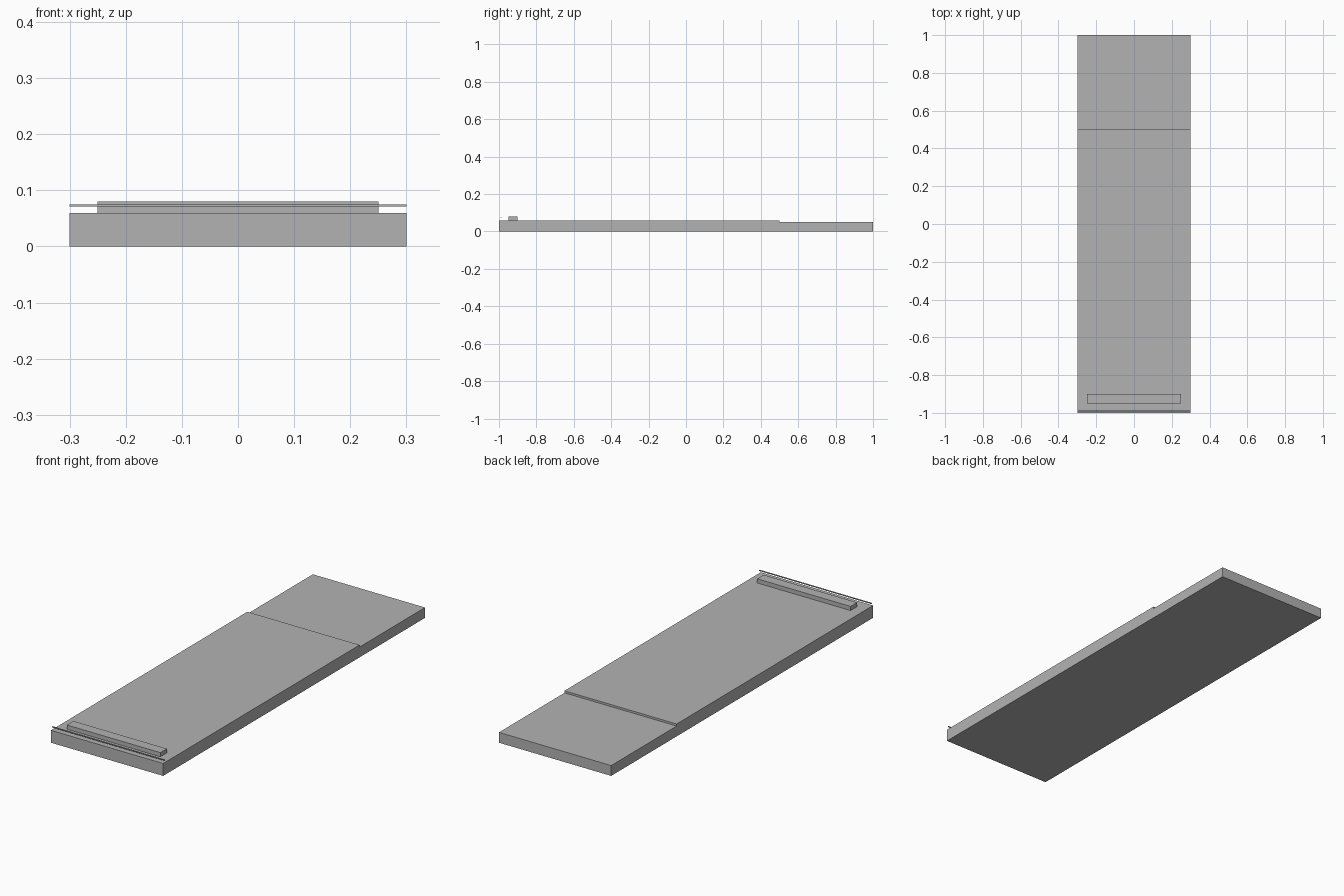
import bpy, bmesh, math

if "Cube" in bpy.data.objects:
    bpy.data.objects.remove(bpy.data.objects["Cube"])

gray = bpy.data.materials.new("plain gray")
gray.diffuse_color = (0.45, 0.45, 0.45, 1)
gray.use_nodes = True
gray.node_tree.nodes["Principled BSDF"].inputs["Base Color"].default_value = gray.diffuse_color


def extruded(name, profile, half_width):
    """Extrude a (y, z) profile along x, centred on x = 0."""
    bm = bmesh.new()
    face = bm.faces.new([bm.verts.new((-half_width, y, z)) for y, z in profile])
    out = bmesh.ops.extrude_face_region(bm, geom=[face])
    moved = [v for v in out["geom"] if isinstance(v, bmesh.types.BMVert)]
    bmesh.ops.translate(bm, verts=moved, vec=(2 * half_width, 0, 0))
    bmesh.ops.recalc_face_normals(bm, faces=bm.faces)
    mesh = bpy.data.meshes.new(name)
    bm.to_mesh(mesh)
    bm.free()
    mesh.materials.append(gray)
    obj = bpy.data.objects.new(name, mesh)
    bpy.context.collection.objects.link(obj)
    return obj


def rect(y0, y1, z0, z1):
    return [(y0, z0), (y1, z0), (y1, z1), (y0, z1)]


# Long slab with a shallow step down at the back
extruded("stepped_board", [(-1, 0), (1, 0), (1, 0.05), (0.5, 0.05),
                           (0.5, 0.06), (-1, 0.06)], 0.3)

# Raised bar near the front
extruded("raised_bar", rect(-0.95, -0.90, 0.06, 0.08), 0.25)

# Thin rod hovering over the front edge
extruded("thin_rod", rect(-0.9925, -0.9875, 0.071, 0.075), 0.3)
